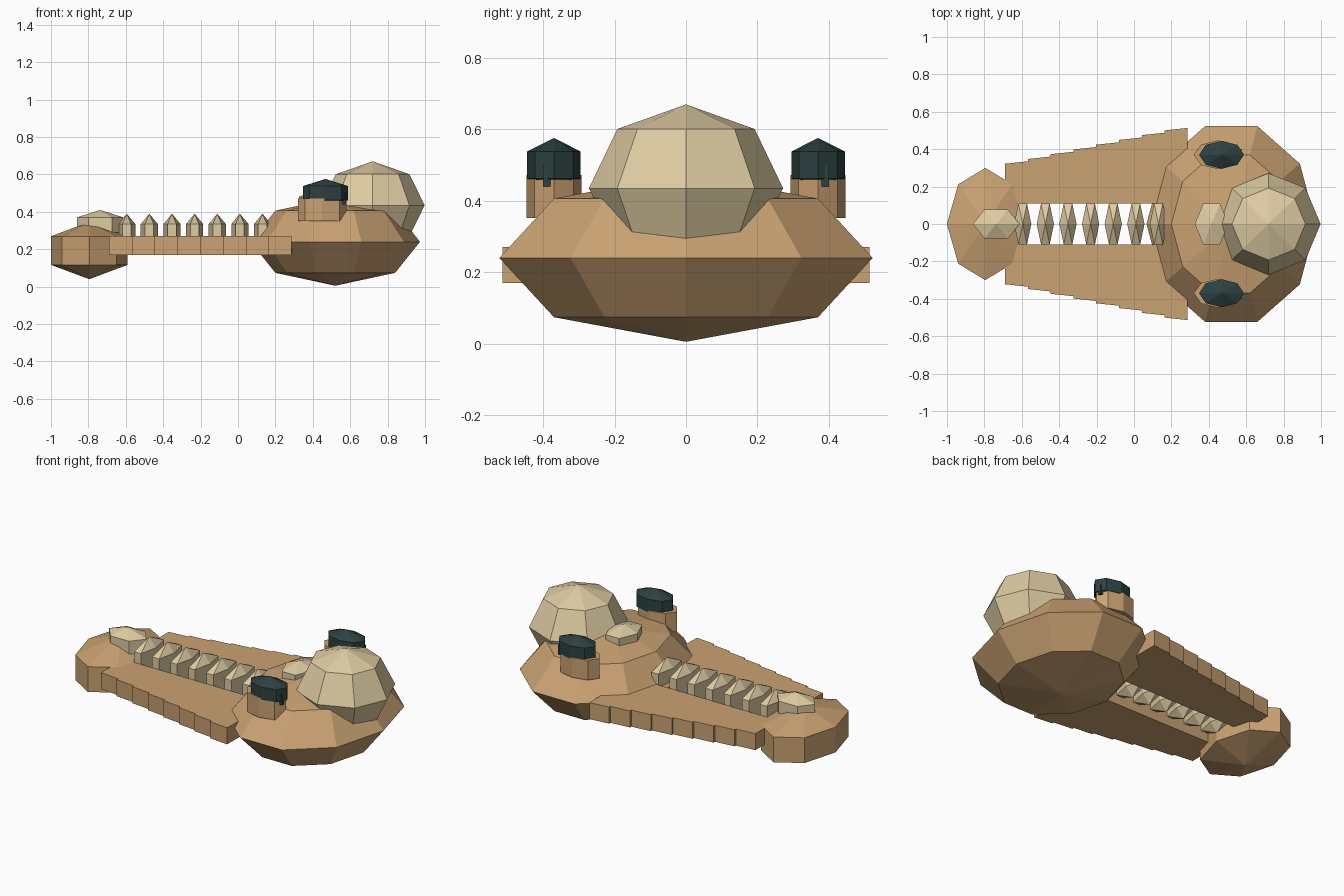
import bpy, bmesh
from math import sin, cos, pi

cube = bpy.data.objects.get("Cube")
if cube:
    bpy.data.objects.remove(cube, do_unlink=True)


def material(name, rgb):
    mat = bpy.data.materials.new(name)
    mat.use_nodes = True
    mat.diffuse_color = (*rgb, 1)
    mat.node_tree.nodes["Principled BSDF"].inputs["Base Color"].default_value = (*rgb, 1)
    return mat


CLAY = material("clay_tan", (0.59, 0.36, 0.17))
BONE = material("pale_bone", (0.73, 0.60, 0.36))
SLATE = material("dark_teal", (0.026, 0.052, 0.052))


def finish(name, bm, mat):
    bmesh.ops.recalc_face_normals(bm, faces=bm.faces)
    mesh = bpy.data.meshes.new(name)
    bm.to_mesh(mesh)
    bm.free()
    mesh.materials.append(mat)
    obj = bpy.data.objects.new(name, mesh)
    bpy.context.collection.objects.link(obj)
    return obj


def gem(name, mat, center, size, sides, bands):
    """Faceted ellipsoid; size is its widest ring radii and half height."""
    cx, cy, cz = center
    rx, ry, h = size
    widest = max(sin(pi * k / bands) for k in range(bands))
    bm = bmesh.new()
    top = bm.verts.new((cx, cy, cz + h))
    bottom = bm.verts.new((cx, cy, cz - h))
    rings = []
    for k in range(1, bands):
        r = sin(pi * k / bands) / widest
        z = cz + h * cos(pi * k / bands)
        rings.append([bm.verts.new((cx + rx * r * cos(2 * pi * i / sides),
                                    cy + ry * r * sin(2 * pi * i / sides), z))
                      for i in range(sides)])
    for i in range(sides):
        j = (i + 1) % sides
        bm.faces.new((top, rings[0][i], rings[0][j]))
        bm.faces.new((bottom, rings[-1][j], rings[-1][i]))
        for a, b in zip(rings, rings[1:]):
            bm.faces.new((a[i], b[i], b[j], a[j]))
    return finish(name, bm, mat)


def slab(name, mat, outline, z0, z1):
    """Flat outline extruded upwards."""
    bm = bmesh.new()
    face = bm.faces.new([bm.verts.new((x, y, z0)) for x, y in outline])
    up = bmesh.ops.extrude_face_region(bm, geom=[face])["geom"]
    bmesh.ops.translate(bm, vec=(0, 0, z1 - z0),
                        verts=[v for v in up if isinstance(v, bmesh.types.BMVert)])
    return finish(name, bm, mat)


# Main body, dome and rounded tail
gem("main_body", CLAY, (0.52, 0, 0.24), (0.453, 0.55, 0.235), 10, 4)
gem("dome", BONE, (0.72, 0, 0.435), (0.278, 0.272, 0.235), 8, 4)
gem("tail_block", CLAY, (-0.795, 0, 0.193), (0.205, 0.3, 0.153), 8, 3)

# Crystals along the spine, on the tail and on the body
for i in range(7):
    gem(f"spine_crystal_{i + 1}", BONE, (-0.595 + 0.121 * i, 0, 0.28),
        (0.046, 0.127, 0.11), 6, 3)
gem("tail_crystal", BONE, (-0.737, 0, 0.33), (0.125, 0.09, 0.08), 6, 3)
gem("body_crystal", BONE, (0.415, 0, 0.445), (0.09, 0.127, 0.07), 6, 3)

for label, side in (("left", 1), ("right", -1)):
    # Stepped side deck
    start, step, count = -0.69, 0.122, 8
    outline = [(start, 0.11)]
    for i in range(count):
        x, y = start + step * i, 0.322 + 0.0255 * i
        outline += [(x, y), (x + step, y + 0.013)]
    outline.append((start + step * count + 0.005, 0.11))
    slab(f"{label}_deck", CLAY, [(x, side * y) for x, y in outline], 0.17, 0.27)

    # Turret base with its dark cap and small hanging tooth
    y = side * 0.37
    ring = [(0.45 + 0.13 * cos(pi * k / 4), y + 0.077 * sin(pi * k / 4)) for k in range(8)]
    slab(f"{label}_turret_base", CLAY, ring, 0.352, 0.472)
    gem(f"{label}_turret_cap", SLATE, (0.468, y, 0.5), (0.12, 0.075, 0.076), 8, 3)
    tooth = [(0.55, y + 0.01 * side), (0.575, y + 0.01 * side),
             (0.575, y + 0.03 * side), (0.55, y + 0.03 * side)]
    slab(f"{label}_cap_tooth", SLATE, tooth, 0.44, 0.5)
